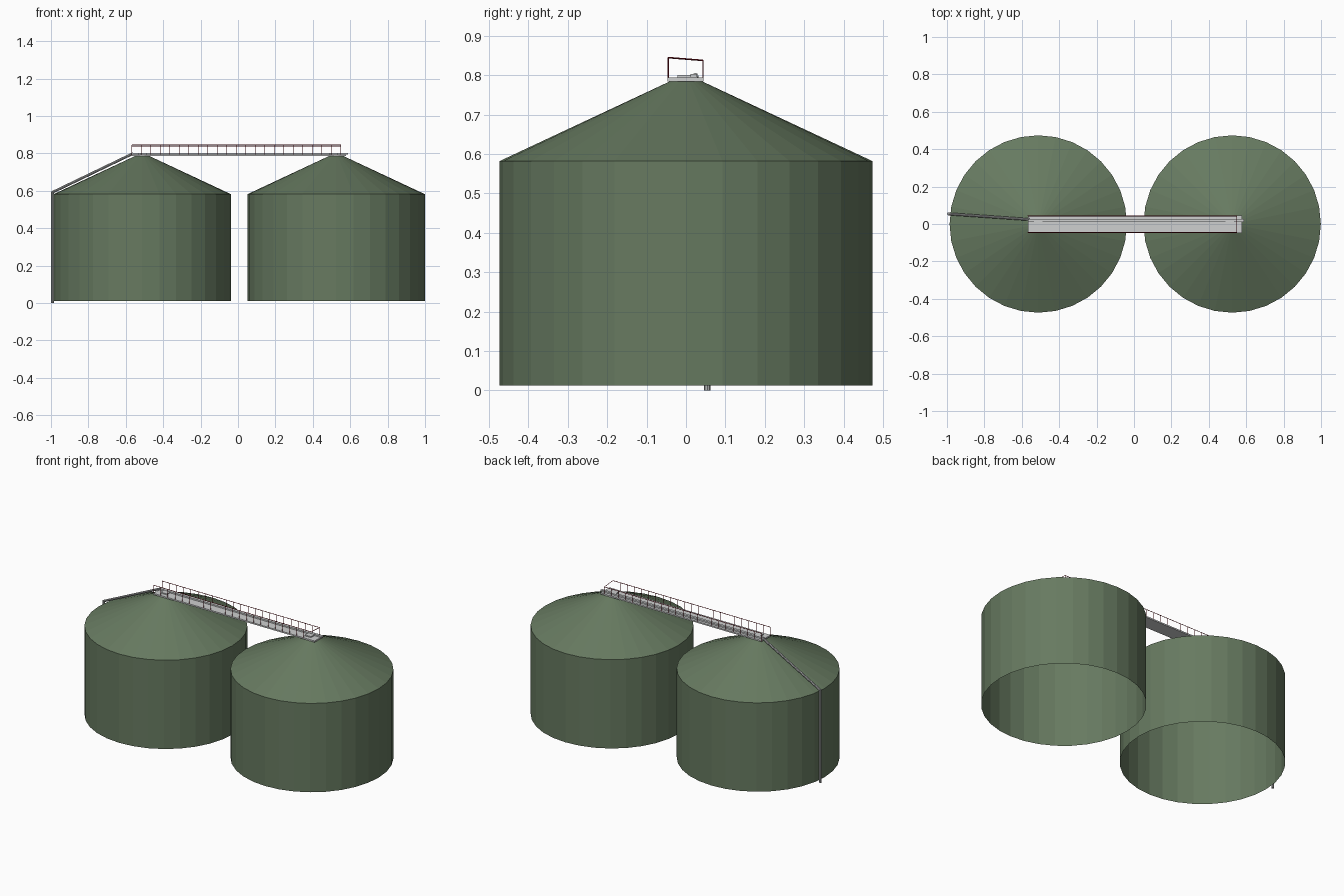
import bpy, bmesh, math
from mathutils import Vector

if "Cube" in bpy.data.objects:
    bpy.data.objects.remove(bpy.data.objects["Cube"])


def material(name, rgb):
    m = bpy.data.materials.new(name)
    m.diffuse_color = (*rgb, 1)
    m.use_nodes = True
    m.node_tree.nodes["Principled BSDF"].inputs["Base Color"].default_value = m.diffuse_color
    return m


GREEN = material("olive_green", (0.135, 0.195, 0.118))
LIGHT = material("light_grey", (0.62, 0.63, 0.63))
GREY = material("pipe_grey", (0.45, 0.46, 0.46))
RED = material("dark_red", (0.20, 0.005, 0.012))


def finish(name, bm, mat):
    me = bpy.data.meshes.new(name)
    bm.to_mesh(me)
    bm.free()
    me.materials.append(mat)
    ob = bpy.data.objects.new(name, me)
    bpy.context.collection.objects.link(ob)
    return ob


def add_box(bm, x0, x1, y0, y1, z0, z1):
    verts = bmesh.ops.create_cube(bm, size=1)["verts"]
    for v in verts:
        v.co = ((x0 + x1) / 2 + v.co.x * (x1 - x0),
                (y0 + y1) / 2 + v.co.y * (y1 - y0),
                (z0 + z1) / 2 + v.co.z * (z1 - z0))


def add_rod(bm, a, b, radius, sides=8):
    a, b = Vector(a), Vector(b)
    d = b - a
    verts = bmesh.ops.create_cone(bm, cap_ends=True, segments=sides, radius1=radius,
                                  radius2=radius, depth=d.length)["verts"]
    bmesh.ops.rotate(bm, verts=verts, matrix=d.to_track_quat('Z', 'Y').to_matrix())
    bmesh.ops.translate(bm, verts=verts, vec=(a + b) / 2)


def silo(name, cx):
    # open-bottomed drum with a shallow cone roof and small flat cap
    bm = bmesh.new()
    n = 32
    rings = []
    for r, z in ((0.474, 0.012), (0.474, 0.582), (0.034, 0.788)):
        rings.append([bm.verts.new((cx + r * math.cos(2 * math.pi * i / n),
                                    r * math.sin(2 * math.pi * i / n), z))
                      for i in range(n)])
    for low, high in zip(rings, rings[1:]):
        for i in range(n):
            j = (i + 1) % n
            bm.faces.new((low[i], low[j], high[j], high[i]))
    bm.faces.new(rings[-1])
    finish(name, bm, GREEN)


silo("left_silo", -0.512)
silo("right_silo", 0.525)

# walkway deck bridging both roofs
bm = bmesh.new()
add_box(bm, -0.567, 0.577, -0.047, 0.045, 0.785, 0.794)
finish("walkway_deck", bm, LIGHT)

# conveyor trough with a spout above each silo
bm = bmesh.new()
add_box(bm, -0.567, 0.588, 0.012, 0.028, 0.794, 0.803)
for x in (-0.512, 0.512):
    add_box(bm, x - 0.022, x + 0.022, -0.022, 0.012, 0.794, 0.801)
finish("conveyor", bm, LIGHT)

# railings along both sides and across one end
bm = bmesh.new()
x0, x1, posts, t = -0.568, 0.55, 23, 0.002
for y, top in ((-0.045, 0.845), (0.043, 0.838)):
    for i in range(posts):
        x = x0 + (x1 - x0) * i / (posts - 1)
        add_rod(bm, (x, y, 0.788), (x, y, top), t * 0.8, 4)
    add_rod(bm, (x0, y, top), (x1, y, top), t, 4)
add_rod(bm, (x1, -0.045, 0.845), (x1, 0.043, 0.838), t, 4)
finish("railing", bm, RED)

# filling pipe down the roof and the wall
bm = bmesh.new()
add_rod(bm, (-0.56, 0.024, 0.800), (-0.992, 0.054, 0.592), 0.007)
add_rod(bm, (-0.992, 0.054, 0.596), (-0.992, 0.054, 0.0), 0.008)
finish("filling_pipe", bm, GREY)
